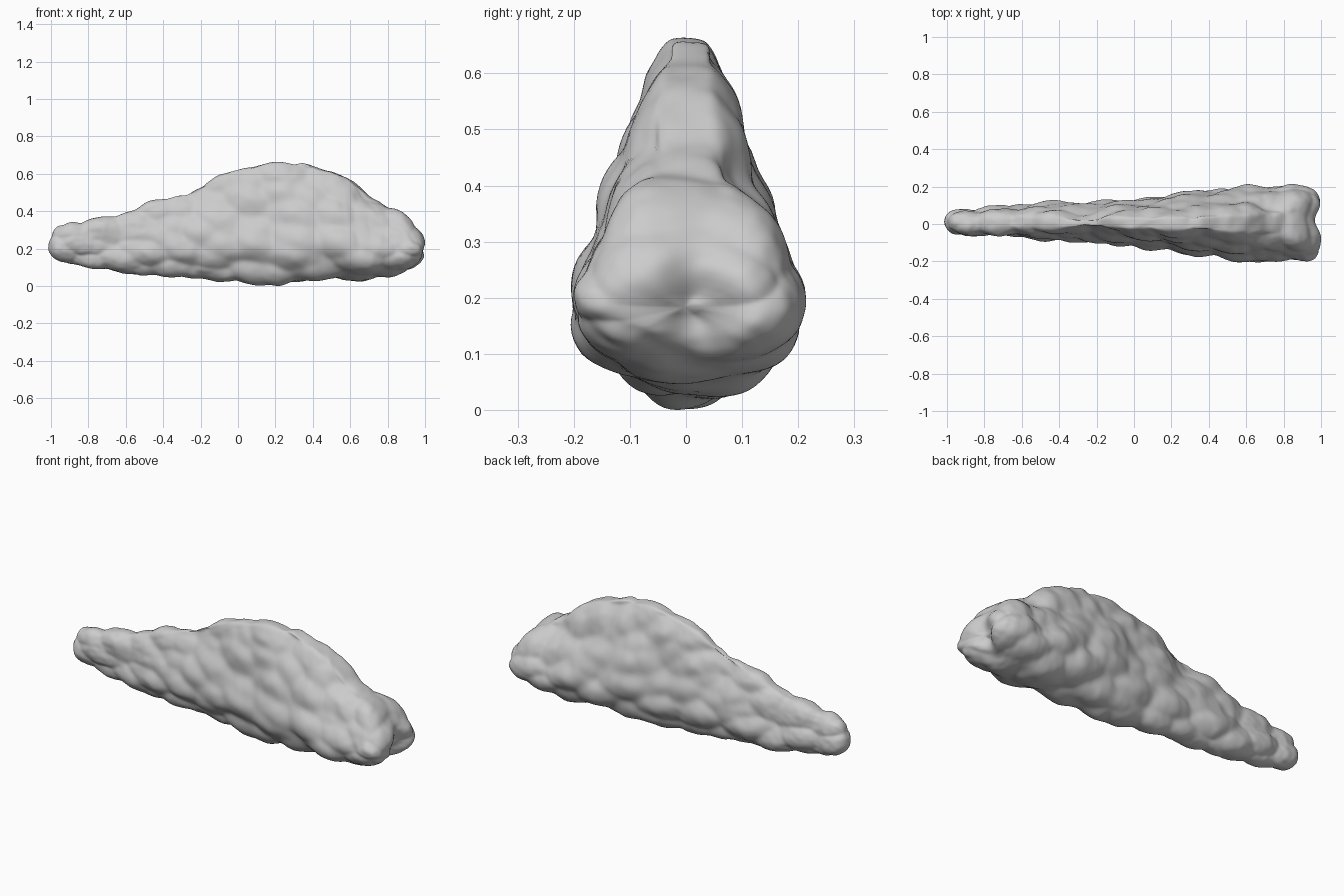
import bpy, bmesh, math
from mathutils import Vector, noise

cube = bpy.data.objects.get("Cube")
if cube:
    bpy.data.objects.remove(cube, do_unlink=True)

# Stations along the length: x, bottom, top, back half width, front half width
STATIONS = [
    (-.995, .20, .27, .035, .005), (-.97, .155, .30, .06, .035), (-.9, .12, .33, .085, .05),
    (-.75, .10, .35, .10, .06), (-.5, .07, .425, .115, .075), (-.25, .05, .515, .13, .10),
    (0, .035, .635, .145, .125), (.22, .01, .67, .175, .155), (.35, .025, .67, .20, .18),
    (.6, .03, .585, .215, .22), (.7, .04, .475, .22, .22), (.84, .07, .41, .225, .22),
    (.92, .09, .345, .21, .215), (.97, .11, .28, .18, .19), (1.005, .135, .235, .13, .14),
]
RINGS, SIDES = 200, 120


def station(x):
    for a, b in zip(STATIONS, STATIONS[1:]):
        if x <= b[0]:
            f = (x - a[0]) / (b[0] - a[0])
            return [p + (q - p) * f for p, q in zip(a, b)][1:]
    return STATIONS[-1][1:]


def section(x):
    """Pear-shaped ring: broad low down, narrowing to a blunt crest where it is tall."""
    low, high, back, front = station(x)
    taper = min(.62, max(0, (high - low - .16) * 2.2))
    for i in range(SIDES):
        a = math.tau * i / SIDES
        c, s = math.cos(a), math.sin(a)
        t = .5 + .5 * s
        power = .85 - .75 * taper * max(0, s)
        wide = abs(c) ** power * (1 - taper * min(1, max(0, t - .25) / .68))
        middle, half = (back - front) / 2, (back + front) / 2
        yield Vector((x, middle * (1 - t * .5) + math.copysign(half * wide, c), low + (high - low) * t))


def bump(p):
    """Broad rounded knobs separated by creases, with a little fine wear."""
    q = Vector((p.x * 5.4 + p.z * 2, p.y * 4, p.z * 7.5))
    near = noise.voronoi(q)[0]
    knob = .5 - near[0] ** 1.3
    return .054 * knob + .005 * noise.noise(p * 16) + .003 * noise.noise(p * 40)


def smooth(bm, times):
    for _ in range(times):
        bmesh.ops.smooth_vert(bm, verts=bm.verts[:], factor=.5,
                              use_axis_x=True, use_axis_y=True, use_axis_z=True)


# Lofted body
bm = bmesh.new()
rings = []
start, end = STATIONS[0][0], STATIONS[-1][0]
for r in range(RINGS + 1):
    u = r / RINGS
    w = .55 * u + .225 * (1 - math.cos(math.pi * u))
    rings.append([bm.verts.new(p) for p in section(start + (end - start) * w)])
for a, b in zip(rings, rings[1:]):
    for i in range(SIDES):
        j = (i + 1) % SIDES
        bm.faces.new((a[i], a[j], b[j], b[i]))

# Closed ends
for ring in (rings[0], rings[-1]):
    centre = sum((v.co for v in ring), Vector()) / SIDES
    loops = [ring]
    for scale in (.75, .5, .25):
        loops.append([bm.verts.new(centre.lerp(v.co, scale)) for v in ring])
    tip = bm.verts.new(centre)
    for i in range(SIDES):
        j = (i + 1) % SIDES
        for a, b in zip(loops, loops[1:]):
            bm.faces.new((a[i], a[j], b[j], b[i]))
        bm.faces.new((loops[-1][i], loops[-1][j], tip))
bmesh.ops.recalc_face_normals(bm, faces=bm.faces[:])
smooth(bm, 8)

# Knobbly surface
bm.normal_update()
for v, move in [(v, v.normal * bump(v.co)) for v in bm.verts]:
    v.co += move

# Low cleft that divides the thick end into two lobes
for v in bm.verts:
    if v.co.x > .8:
        depth = (v.co.x - .8) / .2
        across = math.exp(-((v.co.y - .02) / .06) ** 2)
        v.co.x -= .07 * depth * across * math.exp(-((v.co.z - .16) / .13) ** 2)
smooth(bm, 3)

# Rest on the ground
lowest = min(v.co.z for v in bm.verts)
bmesh.ops.translate(bm, verts=bm.verts[:], vec=(0, 0, -lowest))

mesh = bpy.data.meshes.new("knobbly_rock")
bm.to_mesh(mesh)
bm.free()
rock = bpy.data.objects.new("knobbly_rock", mesh)
bpy.context.collection.objects.link(rock)
mesh.shade_smooth()

# Colour
grey = bpy.data.materials.new("light_grey")
grey.use_nodes = True
grey.diffuse_color = (.6, .6, .6, 1)
grey.node_tree.nodes["Principled BSDF"].inputs["Base Color"].default_value = (.6, .6, .6, 1)
mesh.materials.append(grey)
